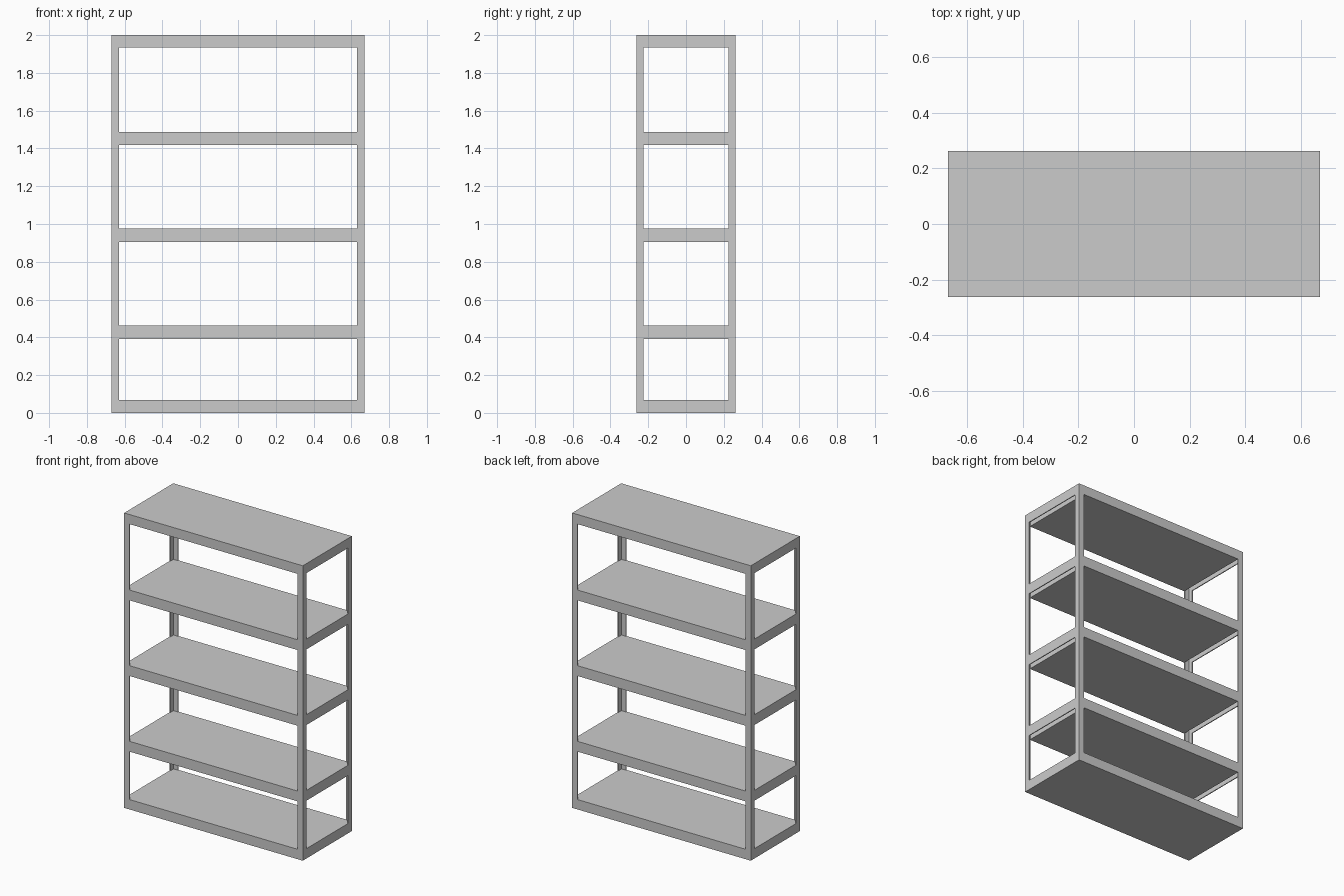
import bpy

if "Cube" in bpy.data.objects:
    bpy.data.objects.remove(bpy.data.objects["Cube"])

W, D, H = 0.67, 0.263, 2.0      # half width, half depth, height
F = 0.039                       # flange width of the corner angles
T = 0.006                       # sheet thickness


def box(name, x0, x1, y0, y1, z0, z1):
    xs, ys, zs = sorted((x0, x1)), sorted((y0, y1)), sorted((z0, z1))
    verts = [(x, y, z) for x in xs for y in ys for z in zs]
    faces = [(0, 1, 3, 2), (4, 6, 7, 5), (0, 4, 5, 1),
             (2, 3, 7, 6), (0, 2, 6, 4), (1, 5, 7, 3)]
    mesh = bpy.data.meshes.new(name)
    mesh.from_pydata(verts, [], faces)
    obj = bpy.data.objects.new(name, mesh)
    bpy.context.collection.objects.link(obj)
    return obj


def angle_post(name, sx, sy):
    # L-shaped profile extruded over the full height
    prof = [(W, D), (W - F, D), (W - F, D - T), (W - T, D - T),
            (W - T, D - F), (W, D - F)]
    prof = [(sx * x, sy * y) for x, y in prof]
    if sx * sy < 0:
        prof.reverse()
    n = len(prof)
    verts = [(x, y, z) for z in (0, H) for x, y in prof]
    faces = [tuple(reversed(range(n))), tuple(range(n, 2 * n))]
    faces += [(i, (i + 1) % n, n + (i + 1) % n, n + i) for i in range(n)]
    mesh = bpy.data.meshes.new(name)
    mesh.from_pydata(verts, [], faces)
    obj = bpy.data.objects.new(name, mesh)
    bpy.context.collection.objects.link(obj)


# corner posts
for sy, fb in ((-1, "front"), (1, "back")):
    for sx, lr in ((-1, "left"), (1, "right")):
        angle_post(f"{fb}_{lr}_post", sx, sy)

# base shelf, closed underneath
box("base_shelf", -W, W, -D, D, 0, 0.067)

# upper shelves: top sheet, folded end rails and an inset board below
levels = [(0.392, 0.462), (0.905, 0.975), (1.418, 1.488), (1.935, 2.0)]
for i, (z0, z1) in enumerate(levels, 1):
    box(f"shelf_top_{i}", -W, W, -D, D, z1 - T, z1)
    box(f"shelf_board_{i}", -W + F, W - F, -D, D, z0, z1 - T)
    for sx, lr in ((-1, "left"), (1, "right")):
        box(f"{lr}_end_rail_{i}", sx * W, sx * (W - T), -D, D, z0, z1 - T)
    for sy, fb in ((-1, "front"), (1, "back")):
        box(f"{fb}_rail_{i}", -W, W, sy * D, sy * (D - T), z0, z1 - T)

# make all normals point outwards
import bmesh
for obj in bpy.context.collection.objects:
    bm = bmesh.new()
    bm.from_mesh(obj.data)
    bmesh.ops.recalc_face_normals(bm, faces=bm.faces)
    bm.to_mesh(obj.data)
    bm.free()
